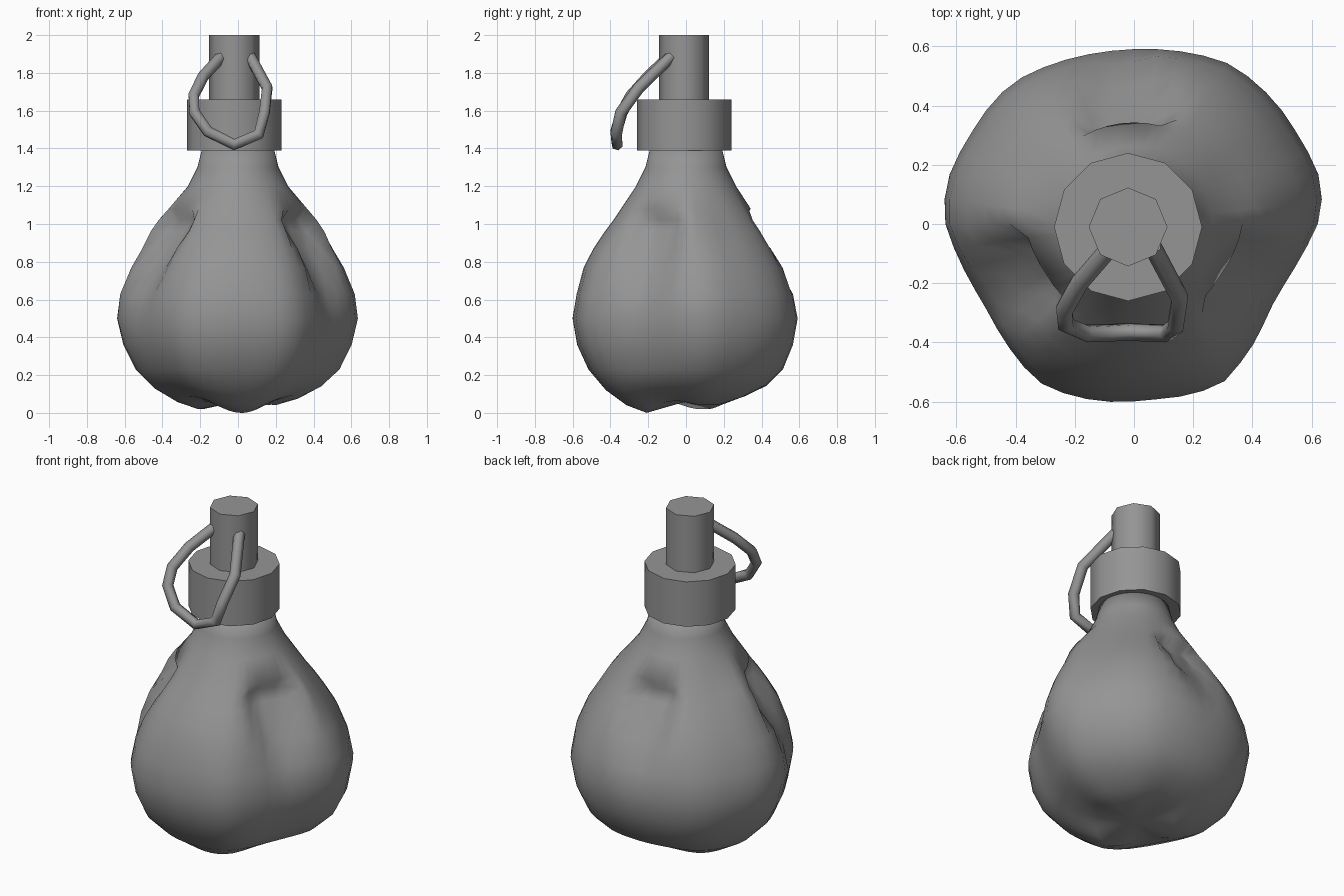
import bpy, bmesh, math
from mathutils import Vector

cube = bpy.data.objects.get("Cube")
if cube:
    bpy.data.objects.remove(cube, do_unlink=True)

grey = bpy.data.materials.new("dull grey")
grey.use_nodes = True
COLOUR = (0.3, 0.3, 0.3, 1)
grey.diffuse_color = COLOUR
grey.node_tree.nodes["Principled BSDF"].inputs["Base Color"].default_value = COLOUR


def finish(obj, angle):
    obj.data.materials.append(grey)
    bpy.ops.object.select_all(action="DESELECT")
    obj.select_set(True)
    bpy.context.view_layer.objects.active = obj
    bpy.ops.object.shade_smooth_by_angle(angle=math.radians(angle))


def prism(name, sides, radius, z0, z1):
    bpy.ops.mesh.primitive_cylinder_add(vertices=sides, radius=radius, depth=z1 - z0,
                                        location=(-0.02, -0.01, (z0 + z1) / 2))
    obj = bpy.context.object
    obj.name = name
    finish(obj, 60)


# Fuse tube and collar
prism("top_tube", 8, 0.133, 1.6, 2.0)
prism("collar", 12, 0.25, 1.39, 1.66)

# Pear body: profile of (radius, height), with three hollows between three lobes
PROFILE = [(0.22, 0.0), (0.33, 0.04), (0.45, 0.12), (0.545, 0.23), (0.605, 0.36),
           (0.63, 0.5), (0.605, 0.63), (0.55, 0.77), (0.49, 0.87), (0.43, 0.96),
           (0.385, 1.02), (0.345, 1.08), (0.265, 1.2), (0.215, 1.3), (0.19, 1.4)]
HOLLOWS = [(95, 0.04), (-25, 0.09), (-155, 0.055)]   # direction, flattening
FEET = [(275, 0.0), (155, 0.02), (35, 0.045)]        # direction, lift
SEGMENTS = 48


def angle_gap(a, b):
    return abs((a - b + 180) % 360 - 180)


def tent(value, centre, reach):
    return max(0, 1 - abs(value - centre) / reach)


def body_point(r, z, deg):
    height = z
    for direction, flat in HOLLOWS:
        gap = angle_gap(deg, direction)
        # broad flattening of the belly
        belly = min(1, 1.5 * tent(height, 0.5, 0.6))
        r -= flat * belly * math.cos(math.radians(min(90, gap * 2.5)))
        # triangular dent, deepest just below its upper ledge
        rise = min(1, max(0, (height - 0.55) / 0.42))
        depth = min(1, rise * 1.25, max(0, (1.08 - height) / 0.06))
        r -= 0.08 * depth * max(0, min(1, (9 + 16 * rise - gap) / 8))
    # swollen flanks beside the dents
    flank = tent(min(angle_gap(deg, 0), angle_gap(deg, 180)), 0, 28)
    r += flank * (0.03 * tent(height, 1.0, 0.15) + 0.045 * tent(height, 0.65, 0.55))
    # slimmer front lobe
    r -= 0.035 * tent(angle_gap(deg, 275), 0, 40) * min(1, 2 * tent(height, 0.38, 0.45))
    # feet under the lobes
    low = max(0, 1 - height / 0.2)
    lobe = (1 + math.cos(math.radians(3 * (deg - 35)))) / 2
    lift = sum(up * tent(angle_gap(deg, way), 0, 60) for way, up in FEET)
    z += low * (0.06 * (1 - lobe) + lift)
    a = math.radians(deg)
    return Vector((r * math.cos(a), r * math.sin(a), z))


bm = bmesh.new()
rings = [[bm.verts.new(body_point(r, z, i * 360 / SEGMENTS)) for i in range(SEGMENTS)]
         for r, z in PROFILE]
for low, high in zip(rings, rings[1:]):
    for i in range(SEGMENTS):
        j = (i + 1) % SEGMENTS
        bm.faces.new((low[i], low[j], high[j], high[i]))
base = bm.verts.new((0, 0, 0.06))
for i in range(SEGMENTS):
    bm.faces.new((base, rings[0][(i + 1) % SEGMENTS], rings[0][i]))
bm.faces.new(rings[-1])
bmesh.ops.recalc_face_normals(bm, faces=bm.faces)
mesh = bpy.data.meshes.new("body")
bm.to_mesh(mesh)
bm.free()
body = bpy.data.objects.new("body", mesh)
bpy.context.collection.objects.link(body)
finish(body, 80)

# Pull ring hanging forward from the tube
PATH = [(-0.09, -0.09, 1.885), (-0.185, -0.2, 1.78), (-0.235, -0.29, 1.68),
        (-0.23, -0.34, 1.59), (-0.16, -0.37, 1.49), (-0.02, -0.365, 1.42),
        (0.11, -0.37, 1.475), (0.14, -0.345, 1.59), (0.155, -0.25, 1.72),
        (0.065, -0.08, 1.885)]
curve = bpy.data.curves.new("pull_ring", "CURVE")
curve.dimensions = "3D"
curve.bevel_depth = 0.031
curve.bevel_resolution = 1
curve.use_fill_caps = True
spline = curve.splines.new("POLY")
spline.points.add(len(PATH) - 1)
for point, co in zip(spline.points, PATH):
    point.co = (*co, 1)
ring = bpy.data.objects.new("pull_ring", curve)
bpy.context.collection.objects.link(ring)
bpy.ops.object.select_all(action="DESELECT")
ring.select_set(True)
bpy.context.view_layer.objects.active = ring
bpy.ops.object.convert(target="MESH")
finish(bpy.context.object, 75)
